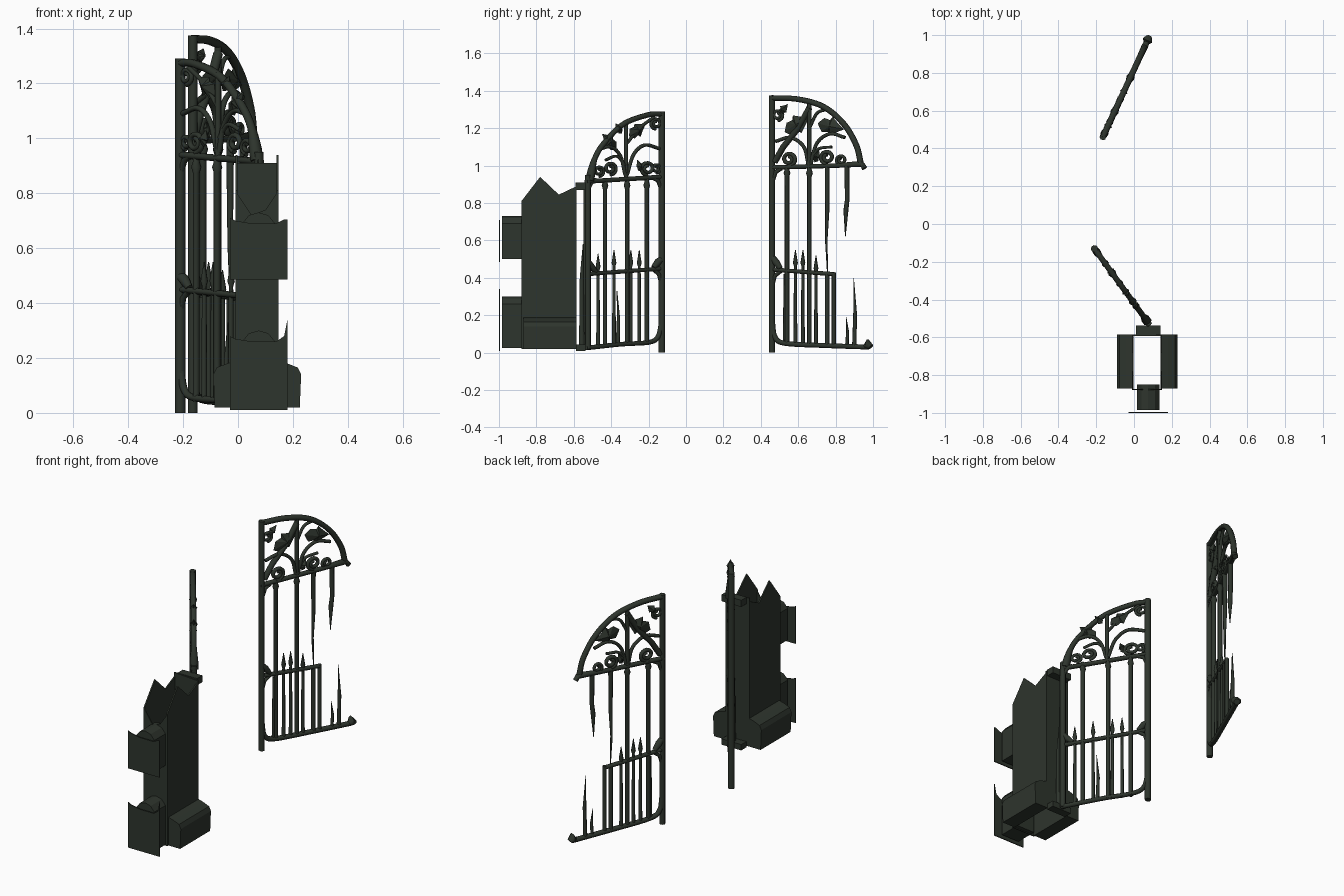
import bpy, bmesh, math
from mathutils import Vector

if "Cube" in bpy.data.objects:
    bpy.data.objects.remove(bpy.data.objects["Cube"])

iron = bpy.data.materials.new("dark green iron")
iron.diffuse_color = (0.027, 0.035, 0.026, 1)
iron.use_nodes = True
iron.node_tree.nodes["Principled BSDF"].inputs["Base Color"].default_value = iron.diffuse_color


def finish(name, bm, smooth=True):
    bmesh.ops.recalc_face_normals(bm, faces=bm.faces)
    me = bpy.data.meshes.new(name)
    bm.to_mesh(me)
    bm.free()
    ob = bpy.data.objects.new(name, me)
    bpy.context.collection.objects.link(ob)
    me.materials.append(iron)
    if smooth:
        bpy.ops.object.select_all(action='DESELECT')
        ob.select_set(True)
        bpy.context.view_layer.objects.active = ob
        bpy.ops.object.shade_smooth_by_angle(angle=math.radians(50))
    return ob


class Leaf_Plane:
    """Vertical plane of one gate wing; points are given as (world y, z)."""
    def __init__(self, x0, y0, x1, y1):
        self.o = Vector((x0, y0, 0))
        self.d = Vector((x1 - x0, y1 - y0, 0)).normalized()
        self.n = Vector((self.d.y, -self.d.x, 0))

    def flat(self, p):
        return Vector(((p[0] - self.o.y) / self.d.y, p[1]))

    def world(self, q, off=0.0):
        return self.o + self.d * q.x + self.n * off + Vector((0, 0, q.y))


def sweep(bm, g, pts, w, depth=1.1, n=8):
    """Bar of width w (number or one per point) along a path in the gate plane."""
    q = [g.flat(p) for p in pts]
    ws = w if isinstance(w, (list, tuple)) else [w] * len(q)
    rings = []
    for i, p in enumerate(q):
        t = (q[min(i + 1, len(q) - 1)] - q[max(i - 1, 0)]).normalized()
        side = Vector((-t.y, t.x))
        ring = []
        for k in range(n):
            a = 2 * math.pi * (k + 0.5) / n
            r = ws[i] / 2 / math.cos(math.pi / n)
            ring.append(bm.verts.new(g.world(p + side * r * math.cos(a), r * depth * math.sin(a))))
        rings.append(ring)
    for a, b in zip(rings, rings[1:]):
        for k in range(n):
            bm.faces.new((a[k], a[(k + 1) % n], b[(k + 1) % n], b[k]))
    bm.faces.new(rings[0])
    bm.faces.new(rings[-1])


def bow(ctrl, steps=12):
    """Smooth path through control points."""
    out = []
    c = [Vector(p) for p in ctrl]
    c = [2 * c[0] - c[1]] + c + [2 * c[-1] - c[-2]]
    for i in range(1, len(c) - 2):
        for s in range(steps // 2):
            t = s / (steps // 2)
            a, b, d, e = c[i - 1:i + 3]
            out.append(0.5 * (2 * b + (d - a) * t + (2 * a - 5 * b + 4 * d - e) * t * t
                              + (3 * b - a - 3 * d + e) * t ** 3))
    return out + [c[-2]]


def curl(cy, cz, r, flip=1, turns=1.5):
    return [(cy + flip * r * (1 - 0.65 * i / 24) * math.cos(turns * 2 * math.pi * i / 24 - 1.5),
             cz + r * (1 - 0.65 * i / 24) * math.sin(turns * 2 * math.pi * i / 24 - 1.5))
            for i in range(25)]


def foliage(bm, g, y, z, size, ang):
    """Pointed leaf, ridged in the middle on both sides."""
    outline = [(-1, 0), (-.6, .45), (-.15, .4), (0, .65), (.4, .35), (1, 0),
               (.4, -.35), (0, -.6), (-.15, -.4), (-.6, -.5)]
    c, s = math.cos(ang), math.sin(ang)
    mid = g.flat((y, z))
    rim = [bm.verts.new(g.world(mid + Vector((c * a - s * b, s * a + c * b)) * size)) for a, b in outline]
    for off in (0.022, -0.022):
        top = bm.verts.new(g.world(mid, off))
        for i in range(len(rim)):
            bm.faces.new((rim[i], rim[(i + 1) % len(rim)], top))


def bars(name, g, items, depth=1.1):
    bm = bmesh.new()
    for pts, w in items:
        sweep(bm, g, pts, w, depth)
    return finish(name, bm)


def spike(y, z0, z1, w=0.019):
    """Dog bar with a spear tip."""
    return ([(y, z0), (y, z1 - .13), (y, z1 - .09), (y, z1 - .07), (y, z1)], [w, w * .8, w * .7, w * 1.25, .003])


def shard(y, z0, z1, w):
    return ([(y, z0), (y + .004, (z0 + z1) / 2), (y - .004, z1)], [w, w * .8, .003])


def upright(y, z0, z1, w=0.022):
    return ([(y, z0), (y, z1 - .06), (y, z1 - .04), (y, z1 - .02), (y, z1)], [w, w, w * 1.5, w, w])


# Hinged wing
A = Leaf_Plane(-0.21, -0.13, 0.08, -0.53)
bars("hinged_wing_frame", A, [
    ([(-.13, 0), (-.13, 1.29)], .033),
    ([(-.525, .02), (-.525, .95)], .03),
    (bow([(-.13, 1.275), (-.2, 1.272), (-.33, 1.225), (-.43, 1.13), (-.487, 1.04), (-.515, .92)]),
     [.027] * 25 + [.03, .034, .038, .042, .042, .042]),
    ([(-.535, .915), (-.125, .94)], .024),
    ([(-.53, .42), (-.125, .45)], .022),
    (bow([(-.535, .025), (-.35, .045), (-.2, .055), (-.15, .085), (-.132, .16)]), .024),
    ([(-.52, .88), (-.505, .91), (-.48, .925)], .02),
    ([(-.135, .88), (-.15, .92), (-.18, .935)], .02),
    ([(-.13, .5), (-.15, .485), (-.175, .455)], [.03, .036, .024]),
    ([(-.525, .49), (-.505, .46), (-.48, .43)], [.028, .032, .022]),
    ([(-.13, .36), (-.145, .42), (-.17, .44)], .02)])
bars("hinged_wing_bars", A, [upright(y, .04, .935) for y in (-.433, -.315, -.21)]
     + [spike(y, .04, t) for y, t in ((-.47, .53), (-.385, .55), (-.295, .55), (-.25, .55))]
     + [shard(-.365, .04, .33, .02)])
bars("hinged_wing_scrolls", A, [
    ([(-.32, .92), (-.32, 1.24)], .02),
    (bow([(-.315, .95), (-.28, 1.06), (-.22, 1.11), (-.14, 1.09)]), .018),
    (bow([(-.325, .95), (-.35, 1.05), (-.4, 1.1), (-.46, 1.09)]), .018),
    (bow([(-.325, 1.0), (-.37, 1.05), (-.43, 1.03)]), .015),
    (bow([(-.315, 1.12), (-.25, 1.2), (-.17, 1.26)]), .016),
    (curl(-.405, .985, .034), .018), (curl(-.205, .985, .038, -1), .018),
    (curl(-.16, 1.225, .03, -1), .016), (curl(-.16, .985, .025), .016),
    (curl(-.465, .97, .028), .016)])
bm = bmesh.new()
for y, z, s, a in ((-.41, 1.13, .062, .7), (-.26, 1.19, .065, 2.6), (-.36, 1.2, .035, .9), (-.25, 1.0, .035, 1.2)):
    foliage(bm, A, y, z, s, a)
finish("hinged_wing_leaves", bm, False)

# Broken wing
B = Leaf_Plane(-0.165, 0.46, 0.08, 0.99)
bars("broken_wing_frame", B, [
    ([(.46, 0), (.46, 1.375)], .03),
    (bow([(.46, 1.362), (.6, 1.355), (.735, 1.315), (.842, 1.225), (.91, 1.11), (.935, 1.01)]), .029),
    ([(.45, .99), (.8, 1.0), (.94, 1.01), (.955, .985)], [.024, .024, .032, .028]),
    ([(.46, .445), (.65, .43), (.79, .42)], .022),
    (bow([(.462, .16), (.475, .085), (.53, .05), (.75, .038), (.975, .03)]), .026),
    ([(.955, .03), (.972, .046), (.988, .03)], [.02, .05, .03]),
    ([(.465, .92), (.48, .965), (.51, .985)], .02),
    ([(.462, .51), (.48, .485), (.505, .45)], [.028, .036, .024]),
    ([(.462, .36), (.475, .41), (.505, .435)], .02)])
bars("broken_wing_bars", B, [upright(y, .04, 1.0) for y in (.54, .66)]
     + [([(.755, 1.0), (.755, .75), (.75, .6), (.757, .42)], [.024, .02, .012, .005]),
        ([(.86, 1.0), (.862, .82), (.855, .76), (.852, .62)], [.025, .022, .024, .003]),
        ([(.755, .04), (.755, .42)], .022), ([(.79, .03), (.79, .43)], .02)]
     + [spike(y, .04, t) for y, t in ((.585, .55), (.625, .55), (.695, .52))]
     + [([(.525, .04), (.53, .42)], .014), shard(.86, .03, .19, .018), shard(.9, .03, .4, .022)])
bars("broken_wing_scrolls", B, [
    ([(.66, .98), (.66, 1.34)], .022),
    ([(.475, 1.02), (.52, 1.1), (.6, 1.2), (.66, 1.31)], .03),
    (bow([(.665, 1.0), (.7, 1.12), (.77, 1.17), (.85, 1.15)]), .018),
    (bow([(.655, 1.0), (.63, 1.1), (.56, 1.15), (.48, 1.13)]), .018),
    (bow([(.67, 1.04), (.71, 1.09), (.78, 1.1)]), .015),
    (bow([(.66, 1.2), (.7, 1.28), (.75, 1.3)]), .016),
    (curl(.55, 1.035, .037), .02), (curl(.755, 1.045, .037, -1), .02),
    (curl(.49, 1.27, .03), .016), (curl(.83, 1.03, .028, -1), .016)])
bm = bmesh.new()
for y, z, s, a in ((.595, 1.22, .085, .5), (.775, 1.21, .08, -.2), (.52, 1.3, .04, .8), (.7, 1.05, .035, 1.2)):
    foliage(bm, B, y, z, s, a)
finish("broken_wing_leaves", bm, False)


def plate(name, outline, axis, pos, thick):
    """Flat outline extruded along x (outline = y,z) or along y (outline = x,z)."""
    bm = bmesh.new()
    place = (lambda a, b: (pos, a, b)) if axis == 'x' else (lambda a, b: (a, pos, b))
    f = bm.faces.new([bm.verts.new(place(a, b)) for a, b in outline])
    ext = bmesh.ops.extrude_face_region(bm, geom=[f])['geom']
    off = Vector((thick, 0, 0)) if axis == 'x' else Vector((0, thick, 0))
    bmesh.ops.translate(bm, vec=off, verts=[v for v in ext if isinstance(v, bmesh.types.BMVert)])
    return finish(name, bm, False)


# Hollow broken pillar
side = [(-.88, .02), (-.585, .02), (-.585, .89), (-.68, .845), (-.78, .94), (-.88, .81)]
plate("pillar_left_wall", side, 'x', -.01, .008)
plate("pillar_right_wall", side, 'x', .14, .008)
plate("pillar_back_wall", [(-.01, .02), (.148, .02), (.148, .9), (.07, .905), (-.01, .91)], 'y', -.592, .007)
plate("pillar_front_wall", [(-.01, .02), (.148, .02), (.148, .81), (.1, .74), (.05, .72), (-.01, .81)], 'y', -.88, .006)

# Skirting blocks at the pillar foot
for label, s in (("left", -1), ("right", 1)):
    prof = [(.07 + s * d, z) for d, z in ((.075, .02), (.155, .02), (.16, .14), (.148, .165), (.11, .18), (.075, .19))]
    plate(label + "_skirting", prof, 'y', -.87, .285)

# Broken wall stubs with their cut ends
for label, z0, top in (("upper", .485, .71), ("lower", .01, .28)):
    stub = [(.015, z0 + .015), (.135, z0 + .015), (.135, top - .02), (.11, top + .01), (.075, top + .02),
            (.04, top + .01), (.015, top - .02)]
    plate(label + "_wall_stub", stub, 'y', -.985, .135)
    tip = .34 if label == "lower" else .705
    end = [(-.03, z0), (.18, z0), (.18, tip), (.168, min(tip, top)), (.14, top - .02), (.05, top - .02),
           (-.01, top - .01), (-.03, top)]
    plate(label + "_stub_end", end, 'y', -1, .006)

# Hinge mount between pillar and wing
for label, z0, z1 in (("top", .87, .91), ("bottom", .01, .045)):
    plate(label + "_hinge_block", [(.01, z0), (.14, z0), (.14, z1), (.01, z1)], 'y', -.587, .05)
H = Leaf_Plane(.08, -.6, .08, -.5)
bars("hinge_spike", H, [([(-.557, .03), (-.557, .4), (-.55, .58)], [.03, .022, .004]),
                        ([(-.545, .03), (-.54, .9)], .014)])
